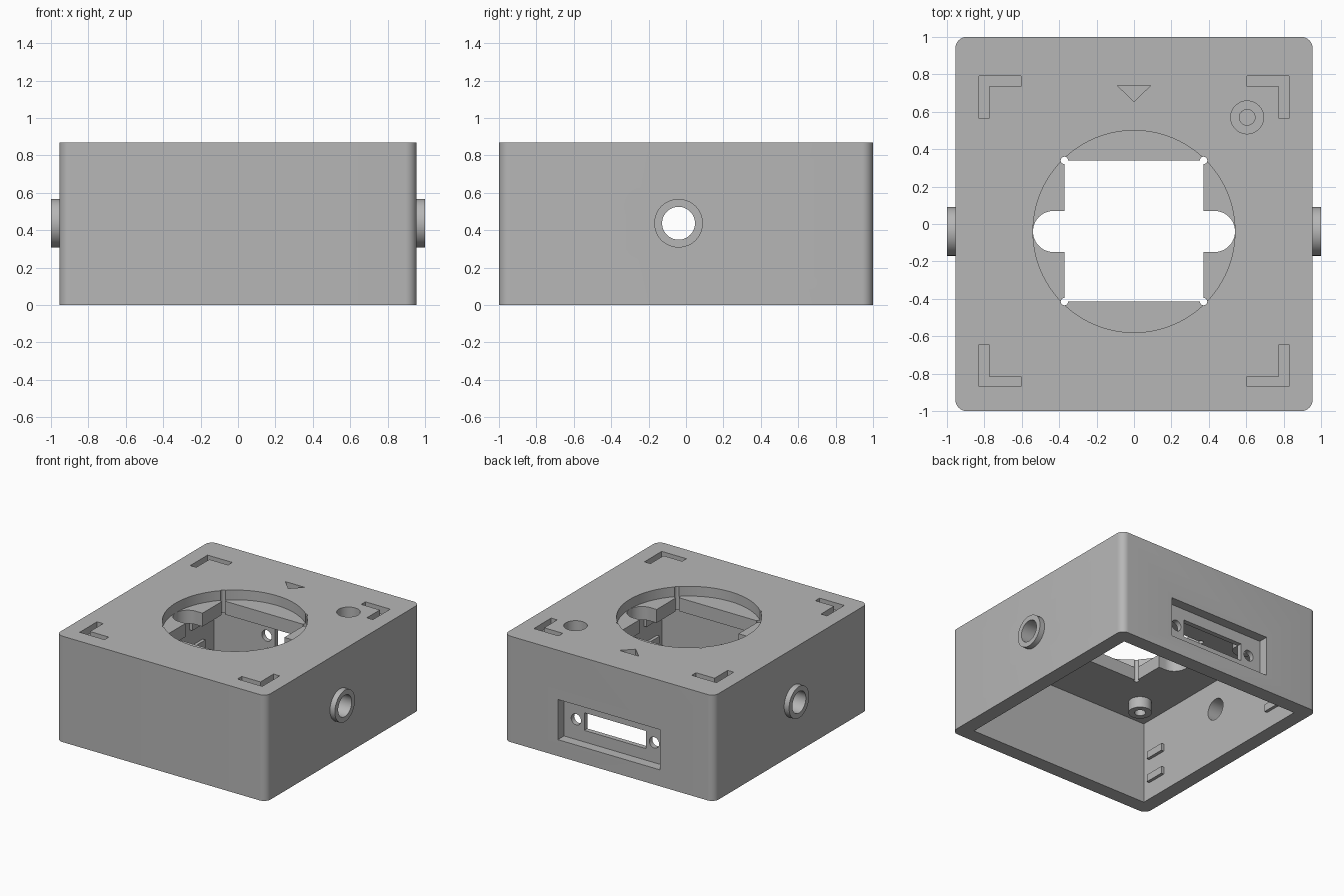
import bpy, bmesh, math
from mathutils import Matrix

if "Cube" in bpy.data.objects:
    bpy.data.objects.remove(bpy.data.objects["Cube"])

grey = bpy.data.materials.new("housing_grey")
grey.use_nodes = True
colour = (0.47, 0.47, 0.47, 1)
grey.diffuse_color = colour
grey.node_tree.nodes["Principled BSDF"].inputs["Base Color"].default_value = colour

TOP, CEILING, CY = 0.87, 0.68, -0.04


def to_object(bm, name):
    bmesh.ops.recalc_face_normals(bm, faces=bm.faces)
    mesh = bpy.data.meshes.new(name)
    bm.to_mesh(mesh)
    bm.free()
    mesh.materials.append(grey)
    obj = bpy.data.objects.new(name, mesh)
    bpy.context.collection.objects.link(obj)
    return obj


def box(name, x, y, z, radius=0):
    """Box between (low, high) pairs, with optional rounded upright edges."""
    bm = bmesh.new()
    bmesh.ops.create_cube(bm, size=1)
    for v in bm.verts:
        v.co = [r[0] if c < 0 else r[1] for c, r in zip(v.co, (x, y, z))]
    if radius:
        upright = [e for e in bm.edges if abs(e.verts[0].co.z - e.verts[1].co.z) > 0.01]
        bmesh.ops.bevel(bm, geom=upright, offset=radius, segments=8,
                        profile=0.5, affect='EDGES')
    return to_object(bm, name)


def rod(name, centre, radius, length, axis='Z', sides=48):
    bm = bmesh.new()
    turn = {'X': Matrix.Rotation(math.pi / 2, 4, 'Y'),
            'Y': Matrix.Rotation(math.pi / 2, 4, 'X'),
            'Z': Matrix.Identity(4)}[axis]
    bmesh.ops.create_cone(bm, cap_ends=True, segments=sides, radius1=radius,
                          radius2=radius, depth=length,
                          matrix=Matrix.Translation(centre) @ turn)
    return to_object(bm, name)


def prism(name, points, low, high):
    bm = bmesh.new()
    face = bm.faces.new([bm.verts.new((x, y, low)) for x, y in points])
    side = bmesh.ops.extrude_face_region(bm, geom=[face])["geom"]
    for v in side:
        if isinstance(v, bmesh.types.BMVert):
            v.co.z = high
    return to_object(bm, name)


def combine(part, operation):
    """Apply a boolean to the housing and discard the helper."""
    part.hide_render = True
    mod = housing.modifiers.new(part.name, 'BOOLEAN')
    mod.operation, mod.solver, mod.object = operation, 'EXACT', part
    bpy.context.view_layer.objects.active = housing
    bpy.ops.object.modifier_apply(modifier=mod.name)
    bpy.data.objects.remove(part)


def cut(part):
    combine(part, 'DIFFERENCE')


def add(part):
    combine(part, 'UNION')


# Outer shell with side collars, hollowed from below
housing = box("housing", (-0.955, 0.955), (-1, 1), (0, TOP), 0.06)
for s in (-1, 1):
    add(rod("collar", (s * 0.94, CY, 0.437), 0.13, 0.12, 'X'))
cut(box("cavity", (-0.835, 0.835), (-0.88, 0.88), (-0.1, CEILING)))
cut(rod("collar_bore", (0, CY, 0.437), 0.088, 2.4, 'X'))

# Round recess in the top, square opening and side finger slots
cut(rod("round_recess", (0, CY, TOP), 0.54, 0.16, sides=96))
cut(box("square_opening", (-0.372, 0.372), (-0.415, 0.34), (0.5, 1)))
for s in (-1, 1):
    cut(box("finger_slot", sorted((s * 0.3, s * 0.43)), (-0.15, 0.07), (0.5, 1)))
    cut(rod("finger_slot_end", (s * 0.43, CY, 0.75), 0.11, 0.5))
    for y in (-0.415, 0.34):
        cut(rod("corner_relief", (s * 0.372, y, 0.75), 0.02, 0.5, sides=16))

# Corner bracket marks and pointer mark
bracket = [(0.83, 0.83), (0.605, 0.83), (0.605, 0.775),
           (0.775, 0.775), (0.775, 0.605), (0.83, 0.605)]
for sx in (-1, 1):
    for sy in (-1, 1):
        cut(prism("bracket_mark", [(sx * x, CY + sy * y) for x, y in bracket],
                  TOP - 0.06, 1))
cut(prism("pointer_mark", [(-0.088, 0.74), (0.088, 0.74), (0, 0.653)], TOP - 0.06, 1))

# Screw bosses under the ceiling
for sx in (-1, 1):
    for sy in (-1, 1):
        x, y = sx * 0.605, CY + sy * 0.61
        add(rod("screw_boss", (x, y, 0.66), 0.088, 0.14, sides=32))
        cut(rod("screw_hole", (x, y, 0.64), 0.042, 0.14, sides=24))

# Stepped button hole in the top
cut(rod("button_hole", (0.605, 0.57, TOP), 0.088, 0.22))
cut(rod("button_pilot", (0.605, 0.57, 0.79), 0.042, 0.1, sides=24))

# Connector recess, slot and screw holes in the back
cut(box("connector_recess", (-0.465, 0.465), (0.92, 1.1), (0.135, 0.465)))
cut(box("connector_slot", (-0.28, 0.28), (0.8, 1.1), (0.23, 0.375)))
for s in (-1, 1):
    cut(rod("connector_screw_hole", (s * 0.355, 0.95, 0.30), 0.045, 0.3, 'Y', 24))

# Small retaining ribs inside the side walls
for sx in (-1, 1):
    for sy in (-1, 1):
        for z in (0.17, 0.37):
            y = CY + sy * 0.69
            add(box("rib", sorted((sx * 0.81, sx * 0.86)),
                    (y - 0.085, y + 0.085), (z - 0.03, z + 0.03)))

# Smooth curved walls, keep edges sharp
bpy.ops.object.select_all(action='DESELECT')
housing.select_set(True)
bpy.context.view_layer.objects.active = housing
bpy.ops.object.shade_smooth_by_angle(angle=math.radians(30))
